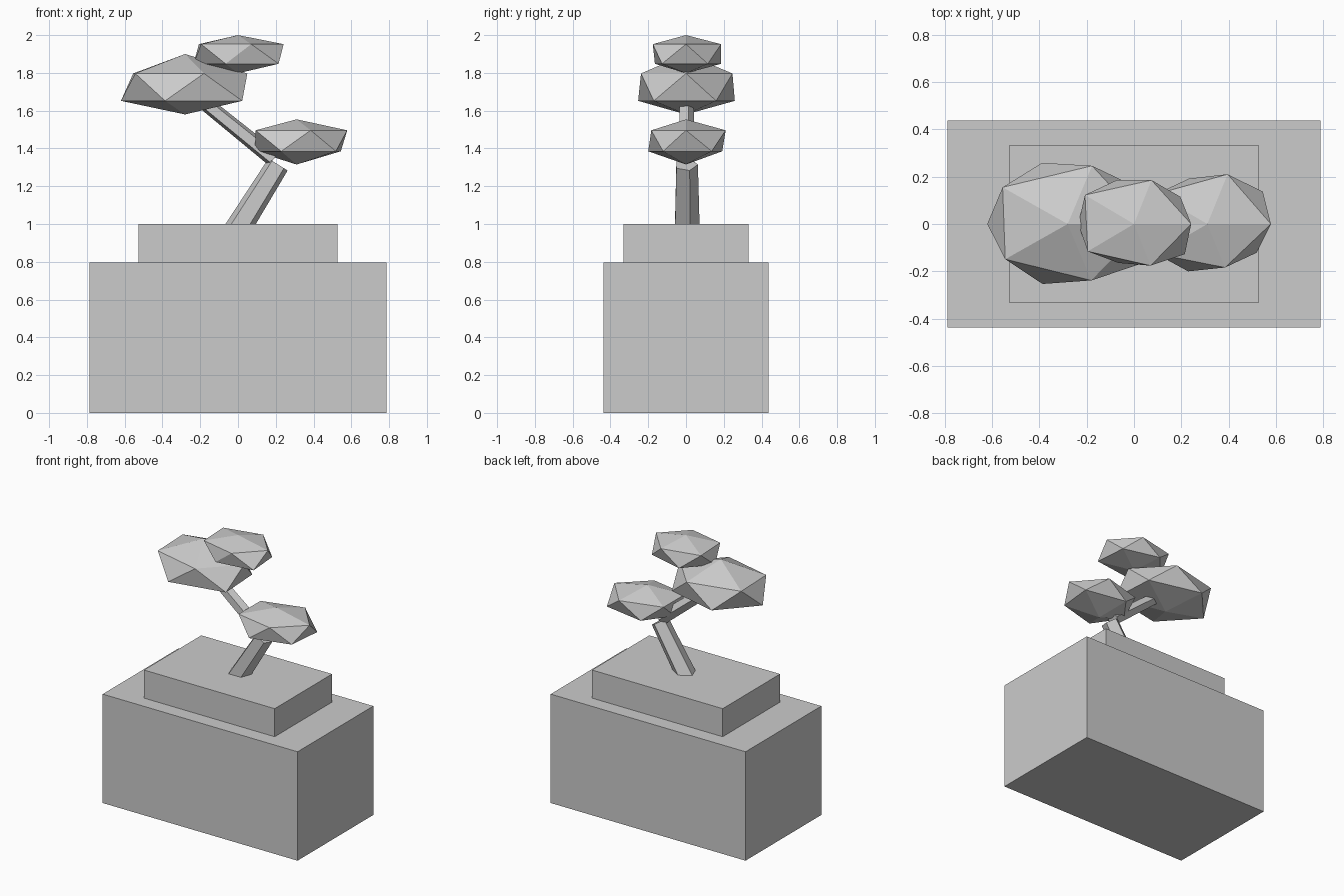
import bpy
import bmesh
from math import atan2, cos, sin, radians
from mathutils import Vector

cube = bpy.data.objects.get("Cube")
if cube:
    bpy.data.objects.remove(cube, do_unlink=True)

GREY = (0.6, 0.6, 0.6, 1)
grey = bpy.data.materials.new("plain_grey")
grey.use_nodes = True
grey.diffuse_color = GREY
grey.node_tree.nodes["Principled BSDF"].inputs["Base Color"].default_value = GREY


def finish(name, bm):
    """Turn a bmesh into a named, flat-shaded grey object."""
    mesh = bpy.data.meshes.new(name)
    bmesh.ops.recalc_face_normals(bm, faces=bm.faces)
    bm.to_mesh(mesh)
    bm.free()
    mesh.materials.append(grey)
    obj = bpy.data.objects.new(name, mesh)
    bpy.context.collection.objects.link(obj)
    return obj


def block(name, half_x, half_y, bottom, top):
    bm = bmesh.new()
    bmesh.ops.create_cube(bm, size=1)
    bmesh.ops.scale(bm, verts=bm.verts, vec=(2 * half_x, 2 * half_y, top - bottom))
    bmesh.ops.translate(bm, verts=bm.verts, vec=(0, 0, (bottom + top) / 2))
    return finish(name, bm)


def limb(name, start, end, radius_start, radius_end):
    """Tapered five-sided limb leaning in the xz plane."""
    start, end = Vector(start), Vector(end)
    axis = end - start
    bm = bmesh.new()
    bmesh.ops.create_cone(bm, cap_ends=True, segments=5, radius1=radius_start,
                          radius2=radius_end, depth=axis.length)
    obj = finish(name, bm)
    obj.location = (start + end) / 2
    obj.rotation_euler.y = atan2(axis.x, axis.z)
    return obj


def foliage(name, x, radii, heights, lower, upper):
    """Flattened, uneven icosahedron: two staggered rings between two poles."""
    bottom, low, high, top = heights
    bm = bmesh.new()
    bm.verts.new((x, 0, bottom))
    bm.verts.new((x, 0, top))
    for z, first, spread in ((low, 36, lower), (high, 0, upper)):
        for i, s in enumerate(spread):
            a = radians(first + 72 * i)
            r = 0.894 * s
            bm.verts.new((x + radii[0] * r * cos(a), radii[1] * r * sin(a), z))
    bmesh.ops.convex_hull(bm, input=bm.verts)
    return finish(name, bm)


# Stepped base
block("planter", 0.787, 0.437, 0, 0.795)
block("soil_block", 0.528, 0.331, 0.795, 1.0)

# Bent trunk
limb("trunk", (-0.016, 0, 0.95), (0.212, 0, 1.315), 0.073, 0.063)
limb("branch", (0.19, 0, 1.345), (-0.2, 0, 1.66), 0.046, 0.04)

# Foliage clumps
foliage("left_foliage", 0.31, (0.3, 0.24), (1.315, 1.385, 1.496, 1.554),
        (1.08, 0.94, 0.82, 0.98, 0.96), (1, 1.03, 1, 1, 0.9))
foliage("right_foliage", -0.28, (0.38, 0.295), (1.58, 1.652, 1.797, 1.9),
        (1.03, 1.03, 1, 1.01, 1.1), (0.97, 0.98, 1, 0.96, 0.95))
foliage("top_foliage", 0, (0.27, 0.22), (1.798, 1.848, 1.952, 2.0),
        (1, 0.99, 0.975, 0.88, 1.1), (1, 0.99, 1.06, 1, 0.94))
